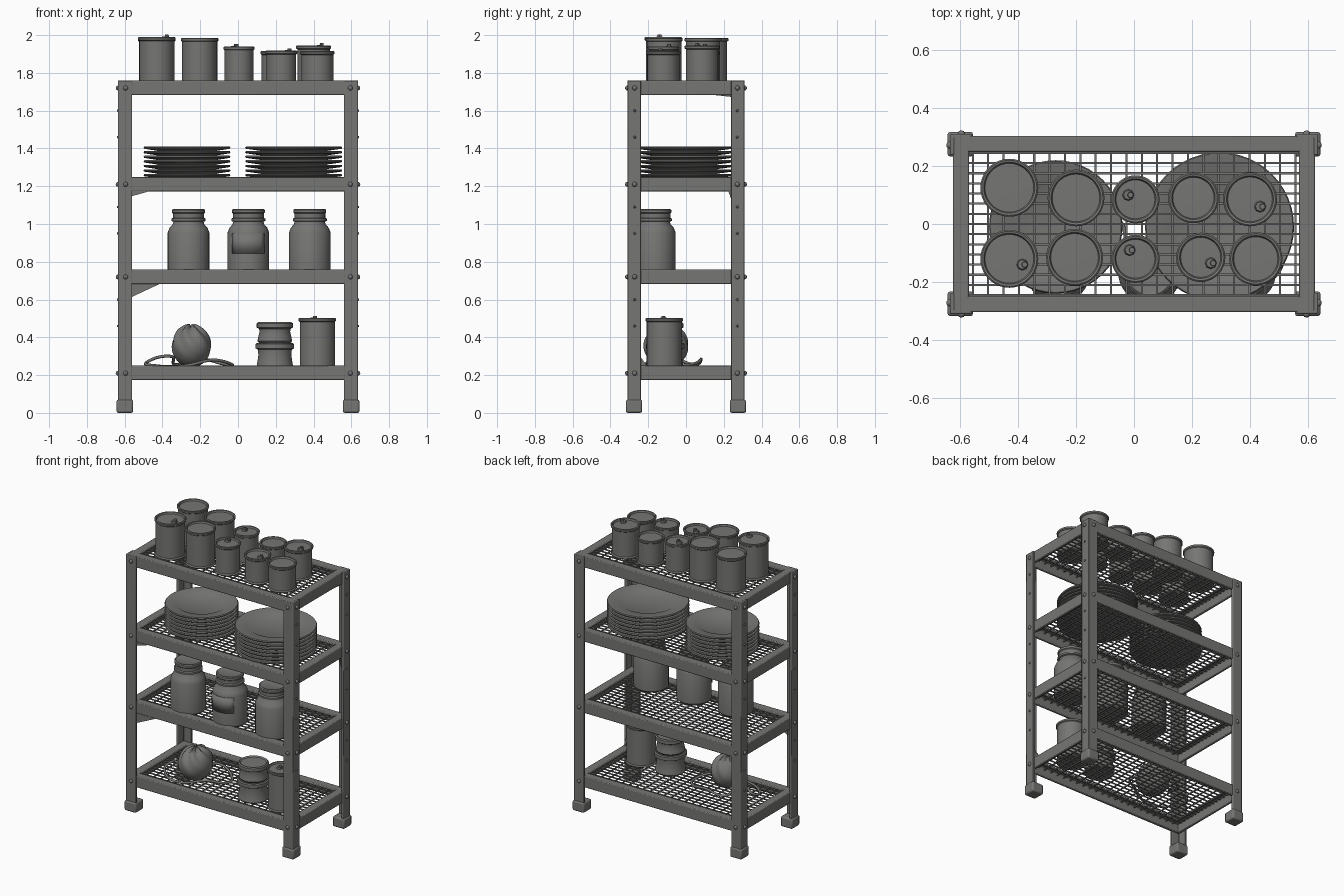
import bpy, bmesh, math
from mathutils import Vector

if "Cube" in bpy.data.objects:
    bpy.data.objects.remove(bpy.data.objects["Cube"], do_unlink=True)

grey = bpy.data.materials.new("dull_grey")
grey.use_nodes = True
COLOUR = (0.18, 0.18, 0.175, 1)
grey.diffuse_color = COLOUR
grey.node_tree.nodes["Principled BSDF"].inputs["Base Color"].default_value = COLOUR

SHELVES = [0.25, 0.76, 1.25, 1.76]   # top height of each shelf
DECK = 0.02                          # wire deck lies this far below the frame top
SIGNS = [(sx, sy) for sx in (-1, 1) for sy in (-1, 1)]


def finish(name, bm, bevel=0, smooth=True):
    bmesh.ops.recalc_face_normals(bm, faces=bm.faces)
    mesh = bpy.data.meshes.new(name)
    bm.to_mesh(mesh)
    bm.free()
    ob = bpy.data.objects.new(name, mesh)
    bpy.context.collection.objects.link(ob)
    mesh.materials.append(grey)
    if bevel:
        mod = ob.modifiers.new("Bevel", "BEVEL")
        mod.width, mod.segments = bevel, 2
    if smooth:
        bpy.ops.object.select_all(action='DESELECT')
        bpy.context.view_layer.objects.active = ob
        ob.select_set(True)
        bpy.ops.object.shade_smooth_by_angle(angle=math.radians(35))
    return ob


def box(bm, lo, hi):
    verts = bmesh.ops.create_cube(bm, size=1)["verts"]
    for v in verts:
        v.co = Vector([a + (b - a) * (c + 0.5) for a, b, c in zip(lo, hi, v.co)])


def prism(bm, outline, direction):
    face = bm.faces.new([bm.verts.new(p) for p in outline])
    new = bmesh.ops.extrude_face_region(bm, geom=[face])["geom"]
    bmesh.ops.translate(bm, vec=direction, verts=[g for g in new if isinstance(g, bmesh.types.BMVert)])


def lathe(bm, profile, centre, steps=36):
    verts = [bm.verts.new((centre[0] + r, centre[1], centre[2] + z)) for r, z in profile]
    edges = [bm.edges.new(pair) for pair in zip(verts, verts[1:])]
    bmesh.ops.spin(bm, geom=verts + edges, cent=centre, axis=(0, 0, 1),
                   angle=math.tau, steps=steps, use_merge=True)
    bmesh.ops.remove_doubles(bm, verts=bm.verts, dist=0.0002)


# Angle-iron posts with square boots
for sx, sy in SIGNS:
    side = ("left" if sx > 0 else "right") + ("_front" if sy < 0 else "_back")
    bm = bmesh.new()
    outline = [(0.635, 0.31), (0.56, 0.31), (0.56, 0.294), (0.619, 0.294), (0.619, 0.238), (0.635, 0.238)]
    prism(bm, [(sx * x, sy * y, 0.02) for x, y in outline], (0, 0, 1.74))
    finish("post_" + side, bm, 0.004)
    bm = bmesh.new()
    box(bm, (sx * 0.555, sy * 0.232, 0), (sx * 0.643, sy * 0.318, 0.07))
    finish("boot_" + side, bm, 0.01)

# Shelf frames: angle beams with the flat leg on top
for i, top in enumerate(SHELVES):
    bm = bmesh.new()
    for s in (-1, 1):
        for outline, axis in (((0.304, 0.249), 0), ((0.624, 0.569), 1)):
            out, inn = outline
            leg = [(out, top), (inn, top), (inn, top - 0.018), (out - 0.02, top - 0.018),
                   (out - 0.02, top - 0.077), (out, top - 0.077)]
            if axis == 0:
                prism(bm, [(-0.622, s * d, z) for d, z in leg], (1.244, 0, 0))
            else:
                prism(bm, [(s * d, -0.302, z) for d, z in leg], (0, 0.604, 0))
    finish(f"shelf_frame_{i + 1}", bm, 0.005)

    # Woven wire deck
    bm = bmesh.new()
    w = 0.0035
    z = top - DECK - w
    for k in range(15):
        y = -0.245 + k * 0.035
        box(bm, (-0.6, y - w, z - w), (0.6, y + w, z + w))
    for k in range(22):
        x = -0.556 + k * 0.053
        box(bm, (x - w, -0.285, z - 2.5 * w), (x + w, 0.285, z - 0.5 * w))
    finish(f"wire_deck_{i + 1}", bm, smooth=False)

# Bolt heads on both outer faces of every post
bm = bmesh.new()
for top in SHELVES:
    for sx, sy in SIGNS:
        for at in ((sx * 0.595, sy * 0.31, top - 0.04), (sx * 0.635, sy * 0.272, top - 0.04)):
            ball = bmesh.ops.create_uvsphere(bm, u_segments=10, v_segments=6, radius=0.013)
            bmesh.ops.translate(bm, verts=ball["verts"], vec=at)
    for sx, sy in SIGNS:
        for drop in (0.16, 0.3):
            if top - drop > 0.1:
                ball = bmesh.ops.create_uvsphere(bm, u_segments=8, v_segments=6, radius=0.007)
                bmesh.ops.translate(bm, verts=ball["verts"], vec=(sx * 0.635, sy * 0.272, top - drop))
finish("bolt_heads", bm)

# Bent corner braces
bm = bmesh.new()
for sx, reach, high, low in ((-1, 0.4, 0.69, 0.61), (-1, 0.46, 1.18, 1.145), (1, 0.545, 1.69, 1.58)):
    prism(bm, [(sx * 0.57, -0.3, high), (sx * reach, -0.3, high), (sx * (reach + 0.02), -0.3, high - 0.01),
               (sx * 0.57, -0.3, low)], (0, 0.012, 0))
for y, high, low, reach in ((0.25, 1.69, 1.672, 0.08), (0.25, 1.18, 1.1, 0.222), (-0.25, 0.24, 0.31, -0.2)):
    prism(bm, [(0.608, y, high), (0.608, reach, high), (0.608, y, low)], (0.012, 0, 0))
finish("corner_braces", bm, smooth=False)


def tin(name, x, y, base, r, h, tab=None):
    # Tin with rolled rims and a sunken lid, plus an optional pull tab
    bm = bmesh.new()
    lathe(bm, [(0, 0), (r - 0.004, 0), (r - 0.001, 0.006), (r - 0.007, 0.014), (r - 0.007, h - 0.02),
               (r - 0.001, h - 0.015), (r, h - 0.004), (r - 0.005, h), (r - 0.012, h - 0.002),
               (r - 0.016, h - 0.012), (0, h - 0.01)], (x, y, base))
    if tab:
        for radius, depth, dx in ((0.02, 0.012, 0), (0.012, 0.022, 0.008)):
            knob = bmesh.ops.create_cone(bm, cap_ends=True, segments=8, radius1=radius, radius2=radius * 0.8, depth=depth)
            bmesh.ops.translate(bm, verts=knob["verts"], vec=(tab[0] + dx, tab[1], base + h - 0.01 + depth / 2))
    finish(name, bm)


# Tins on the top shelf: x, y, radius, top height, tab position
TINS = [(-0.43, 0.125, 0.1, 1.985, None), (-0.2, 0.09, 0.098, 1.985, None), (0.005, 0.085, 0.083, 1.94, (-0.02, 0.1)),
        (0.205, 0.09, 0.087, 1.915, None), (0.4, 0.085, 0.093, 1.945, (0.435, 0.06)),
        (-0.43, -0.12, 0.1, 1.99, (-0.385, -0.14)), (-0.205, -0.115, 0.098, 1.985, None),
        (0.005, -0.12, 0.083, 1.94, (-0.015, -0.09)), (0.23, -0.115, 0.085, 1.918, (0.265, -0.135)),
        (0.42, -0.12, 0.092, 1.915, None)]
for i, (x, y, r, h, tab) in enumerate(TINS):
    base = SHELVES[3] - DECK
    tin(f"top_tin_{i + 1}", x, y, base, r, h - base, tab)

# Plate stacks
for name, x, y, r in (("small", -0.27, -0.01, 0.23), ("large", 0.295, -0.01, 0.257)):
    bm = bmesh.new()
    for k in range(7):
        lathe(bm, [(0, 0), (r * 0.62, 0), (r * 0.7, 0.008), (r - 0.004, 0.018), (r, 0.024), (r - 0.004, 0.03),
                   (r * 0.68, 0.022), (r * 0.62, 0.014), (0, 0.013)],
              (x, y, SHELVES[2] - DECK + 0.005 + k * 0.0242), 48)
    finish(name + "_plate_stack", bm)

# Storage jars with screw lids
for i, x in enumerate((-0.262, 0.055, 0.38)):
    bm = bmesh.new()
    lathe(bm, [(0, 0), (0.1, 0), (0.11, 0.012), (0.11, 0.215), (0.1, 0.24), (0.084, 0.258), (0.08, 0.272),
               (0.09, 0.276), (0.09, 0.288), (0.082, 0.293), (0.082, 0.315), (0.087, 0.32), (0.087, 0.335),
               (0.08, 0.34), (0.07, 0.335), (0, 0.335)], (x, -0.165, SHELVES[1] - DECK))
    finish(f"jar_{i + 1}", bm)

# Curved label on the middle jar
bm = bmesh.new()
for k in range(8):
    a = [math.radians(-138 + 12 * n) for n in (k, k + 1)]
    vs = [bm.verts.new((0.055 + 0.115 * math.cos(t), -0.165 + 0.115 * math.sin(t), z))
          for t, z in ((a[0], 0.845), (a[1], 0.845), (a[1], 0.95), (a[0], 0.95))]
    bm.faces.new(vs)
bmesh.ops.remove_doubles(bm, verts=bm.verts, dist=0.0005)
label = finish("jar_label", bm)
label.modifiers.new("Thickness", "SOLIDIFY").thickness = 0.006

# Tall tin and two stacked pots on the bottom shelf
floor = SHELVES[0] - DECK
tin("tall_tin", 0.42, -0.115, floor, 0.1, 0.272, (0.4, -0.12))
bm = bmesh.new()
for base, r, h in ((0, 0.102, 0.14), (0.14, 0.096, 0.11)):
    lathe(bm, [(0, 0), (r - 0.012, 0), (r - 0.004, 0.01), (r - 0.008, 0.03), (r - 0.015, h * 0.55), (r - 0.012, h - 0.035),
               (r, h - 0.028), (r, h - 0.006), (r - 0.008, h), (r - 0.016, h - 0.008), (0, h - 0.008)],
          (0.195, -0.11, floor + base))
finish("stacked_pots", bm)

# Cloth bundle with twisted pleats
bm = bmesh.new()
bmesh.ops.create_uvsphere(bm, u_segments=48, v_segments=24, radius=1)
for v in bm.verts:
    pleat = 1 + 0.05 * math.sin(7 * math.atan2(v.co.y, v.co.x) + 5 * v.co.z) * max(0, v.co.z + 0.5)
    v.co = Vector((-0.247 + 0.103 * v.co.x * pleat, -0.105 + 0.118 * v.co.y * pleat, 0.352 + 0.112 * v.co.z * pleat))
finish("cloth_bundle", bm)

# Loose cord around the bundle
cord = bpy.data.curves.new("loose_cord", "CURVE")
cord.dimensions, cord.bevel_depth, cord.bevel_resolution = "3D", 0.008, 2
path = [(-0.36, -0.08, 0.3), (-0.48, -0.05, 0.27), (-0.44, -0.16, 0.25), (-0.28, -0.22, 0.25), (-0.13, -0.16, 0.28),
        (-0.03, -0.06, 0.255), (-0.08, 0.04, 0.26), (-0.2, 0.08, 0.285), (-0.33, 0.04, 0.255)]
spline = cord.splines.new("BEZIER")
spline.bezier_points.add(len(path) - 1)
for point, co in zip(spline.bezier_points, path):
    point.co = co
    point.handle_left_type = point.handle_right_type = "AUTO"
spline.use_cyclic_u = True
spline.resolution_u = 8
cord.materials.append(grey)
bpy.context.collection.objects.link(bpy.data.objects.new("loose_cord", cord))
